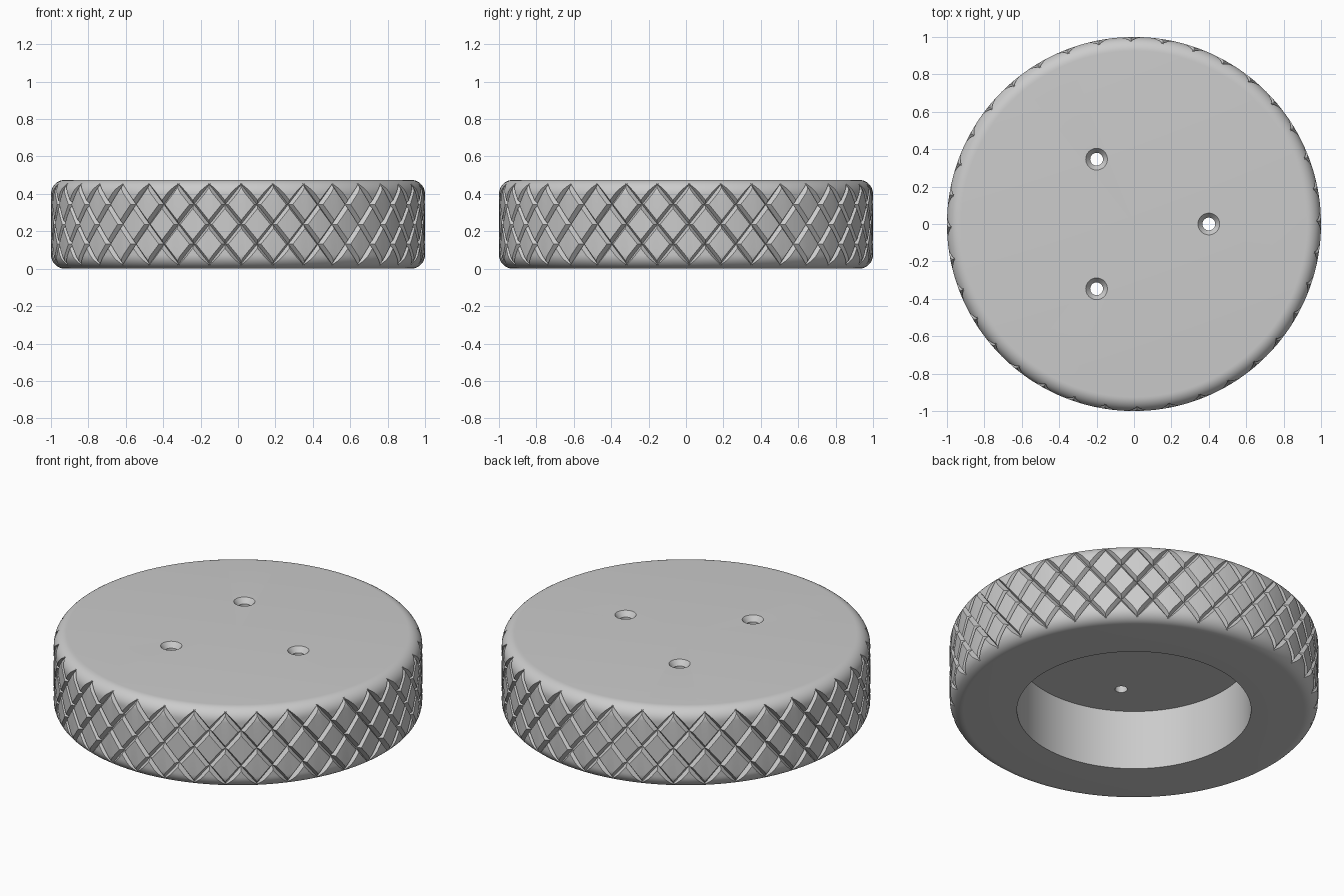
import bpy, bmesh, math

if "Cube" in bpy.data.objects:
    bpy.data.objects.remove(bpy.data.objects["Cube"])

H, FILLET = 0.475, 0.075            # height and edge rounding
BORE_R, BORE_TOP = 0.635, 0.358     # underside recess
STARTS, ROWS = 36, 4                # helical grooves per hand, half diamonds in height
Z_LO, Z_HI = 0.025, 0.45            # first and last groove crossings
DEPTH, HALF_W = 0.025, 0.21         # groove depth, half width in half diamonds
PHASE = math.radians(1)

grey = bpy.data.materials.new("light_grey")
grey.diffuse_color = (0.6, 0.6, 0.6, 1)
grey.use_nodes = True
grey.node_tree.nodes["Principled BSDF"].inputs["Base Color"].default_value = grey.diffuse_color


def make(name, bm):
    bmesh.ops.recalc_face_normals(bm, faces=bm.faces)
    me = bpy.data.meshes.new(name)
    bm.to_mesh(me)
    bm.free()
    ob = bpy.data.objects.new(name, me)
    bpy.context.collection.objects.link(ob)
    me.materials.append(grey)
    return ob


def lathe(name, profile, n, cx=0, cy=0):
    """Closed solid turned about a vertical axis; profile ends lie on the axis."""
    bm = bmesh.new()
    rings = []
    for r, z in profile:
        if r == 0:
            rings.append([bm.verts.new((cx, cy, z))] * n)
        else:
            rings.append([bm.verts.new((cx + r * math.cos(2 * math.pi * i / n),
                                        cy + r * math.sin(2 * math.pi * i / n), z)) for i in range(n)])
    for a, b in zip(rings, rings[1:]):
        for i in range(n):
            j = (i + 1) % n
            bm.faces.new(list(dict.fromkeys((a[i], a[j], b[j], b[i]))))
    return make(name, bm)


def boolean(target, tool, op):
    m = target.modifiers.new(op, 'BOOLEAN')
    m.object, m.operation, m.solver = tool, op, 'EXACT'
    bpy.context.view_layer.objects.active = target
    bpy.ops.object.modifier_apply(modifier=m.name)
    bpy.data.objects.remove(tool)


# Knob body: rounded disc with a recess underneath
def arc(z, a0):
    return [(1 - FILLET + FILLET * math.cos(math.radians(a0 + 9 * k)),
             z + FILLET * math.sin(math.radians(a0 + 9 * k))) for k in range(11)]


profile = ([(0, BORE_TOP), (BORE_R, BORE_TOP), (BORE_R, 0)]
           + arc(FILLET, -90) + arc(H - FILLET, 0) + [(0, H)])
knob = lathe("knurled_knob", profile, 288)

# Diamond knurl: field of pyramids whose valleys are the crossing helical grooves
SUB = 4
cols, lo, hi = STARTS * 2 * SUB, -SUB, (ROWS + 1) * SUB
bm = bmesh.new()
grid = []
for j in range(lo, hi + 1):
    v = j / SUB
    row = []
    for i in range(cols):
        u = i / SUB
        d = min(abs((u + s * v + 1) % 2 - 1) for s in (1, -1))
        r = 1 - DEPTH + DEPTH * d / HALF_W
        t = u * math.pi / STARTS + PHASE
        z = Z_LO + v * (Z_HI - Z_LO) / ROWS
        row.append(bm.verts.new((r * math.cos(t), r * math.sin(t), z)))
    grid.append(row)
for j in range(len(grid) - 1):
    for i in range(cols):
        k = (i + 1) % cols
        a, b, c, d = grid[j][i], grid[j][k], grid[j + 1][k], grid[j + 1][i]
        u, v = (i + 0.5) / SUB, (j + lo + 0.5) / SUB
        falling = abs((u + v + 1) % 2 - 1) < abs((u - v + 1) % 2 - 1)
        for f in (((a, b, d), (b, c, d)) if falling else ((a, b, c), (a, c, d))):
            bm.faces.new(f)
bm.faces.new(grid[0])
bm.faces.new(grid[-1])
boolean(knob, make("knurl_tool", bm), 'INTERSECT')

# Three countersunk screw holes
for k in range(3):
    a = 2 * math.pi * k / 3
    hole = lathe("hole_tool", [(0, 0.2), (0.034, 0.2), (0.034, H - 0.03), (0.058, H), (0.058, H + 0.1), (0, H + 0.1)],
                 48, 0.4 * math.cos(a), 0.4 * math.sin(a))
    boolean(knob, hole, 'DIFFERENCE')

bpy.ops.object.select_all(action='DESELECT')
knob.select_set(True)
bpy.context.view_layer.objects.active = knob
bpy.ops.object.shade_smooth_by_angle(angle=math.radians(20))
